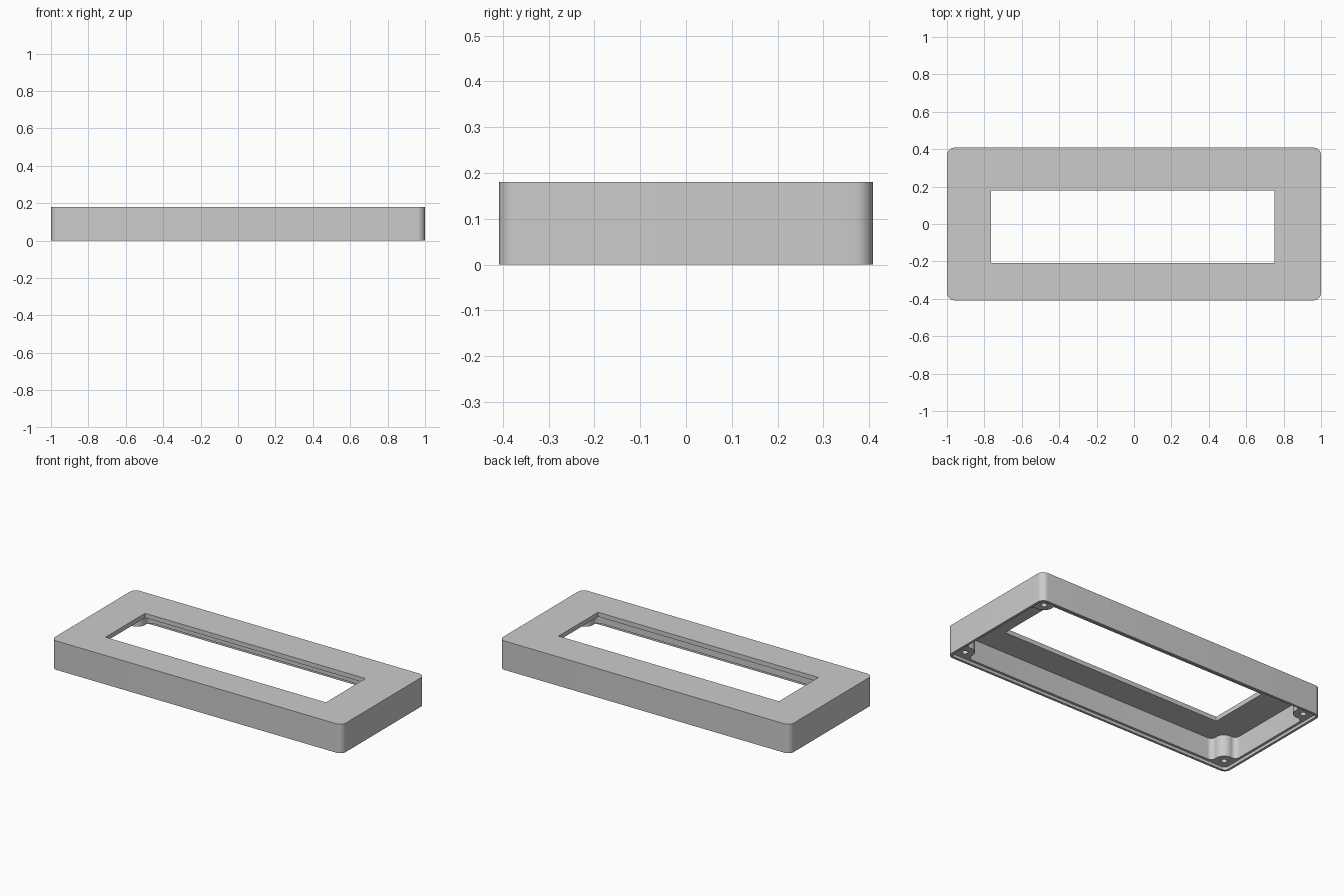
import bpy
import bmesh
from math import pi, sin, cos, sqrt, atan2

cube = bpy.data.objects.get("Cube")
if cube:
    bpy.data.objects.remove(cube, do_unlink=True)

HX, HY, H = 1.0, 0.408, 0.18      # outer half sizes and height
LIP, WALL = 0.015, 0.03           # rim lip and wall thickness
STEP, PLATE = 0.018, 0.028        # lid recess depth and face plate thickness
POST_X, POST_Y = 0.93, 0.338      # screw post centres
POST_R, FILLET = 0.055, 0.03

grey = bpy.data.materials.new("plain grey")
grey.use_nodes = True
grey.diffuse_color = (0.6, 0.6, 0.6, 1)
grey.node_tree.nodes["Principled BSDF"].inputs["Base Color"].default_value = (0.6, 0.6, 0.6, 1)


def arc(cx, cy, r, a, b, n=10):
    return [(cx + r * cos(a + (b - a) * i / n), cy + r * sin(a + (b - a) * i / n))
            for i in range(n + 1)]


def four_corners(corner):
    """Mirror one +x +y corner path, running counter-clockwise, to all corners."""
    path = list(corner)
    path += [(-x, y) for x, y in reversed(corner)]
    path += [(-x, -y) for x, y in corner]
    path += [(x, -y) for x, y in reversed(corner)]
    return path


def rounded(hx, hy, r):
    return four_corners(arc(hx - r, hy - r, r, 0, pi / 2))


def prism(name, outline, z0, z1):
    bm = bmesh.new()
    face = bm.faces.new([bm.verts.new((x, y, z0)) for x, y in outline])
    new = bmesh.ops.extrude_face_region(bm, geom=[face])["geom"]
    for v in new:
        if isinstance(v, bmesh.types.BMVert):
            v.co.z = z1
    bmesh.ops.recalc_face_normals(bm, faces=bm.faces)
    mesh = bpy.data.meshes.new(name)
    bm.to_mesh(mesh)
    bm.free()
    mesh.materials.append(grey)
    obj = bpy.data.objects.new(name, mesh)
    bpy.context.collection.objects.link(obj)
    return obj


def cavity_corner():
    """Inner wall path that bulges around a screw post with blended fillets."""
    wx, wy, reach = HX - WALL, HY - WALL, POST_R + FILLET
    ax, by = wx - FILLET, wy - FILLET
    ay = POST_Y - sqrt(reach ** 2 - (ax - POST_X) ** 2)
    bx = POST_X - sqrt(reach ** 2 - (by - POST_Y) ** 2)
    ta = atan2(ay - POST_Y, ax - POST_X)
    tb = atan2(by - POST_Y, bx - POST_X)
    path = arc(ax, ay, FILLET, 0, ta + pi)
    path += arc(POST_X, POST_Y, POST_R, ta, tb - 2 * pi, 16)[1:-1]
    path += arc(bx, by, FILLET, tb - pi, pi / 2) if tb > 0 else arc(bx, by, FILLET, tb + pi, pi / 2)
    return path


# Outer shell
frame = prism("bezel_frame", rounded(HX, HY, 0.04), 0, H)

# Lid recess, inner cavity, off-centre window and blind screw holes
window = [(-0.765, -0.208), (0.75, -0.208), (0.75, 0.18), (-0.765, 0.18)]
cutters = [
    prism("lid_recess", rounded(HX - LIP, HY - LIP, 0.025), -0.05, STEP),
    prism("inner_cavity", four_corners(cavity_corner()), -0.04, H - PLATE),
    prism("window_opening", window, 0.1, H + 0.05),
]
for sx in (-1, 1):
    for sy in (-1, 1):
        hole = arc(sx * POST_X, sy * POST_Y, 0.017, 0, 2 * pi, 20)[:-1]
        cutters.append(prism("screw_hole", hole, -0.03, 0.12))

for cutter in cutters:
    cutter.hide_render = True
    mod = frame.modifiers.new(cutter.name, "BOOLEAN")
    mod.operation = "DIFFERENCE"
    mod.solver = "EXACT"
    mod.object = cutter

# Bake the cuts and drop the cutters
bpy.context.view_layer.update()
graph = bpy.context.evaluated_depsgraph_get()
result = bpy.data.meshes.new_from_object(frame.evaluated_get(graph))
frame.modifiers.clear()
frame.data = result
for cutter in cutters:
    bpy.data.objects.remove(cutter, do_unlink=True)

bpy.ops.object.select_all(action="DESELECT")
frame.select_set(True)
bpy.context.view_layer.objects.active = frame
bpy.ops.object.shade_smooth_by_angle(angle=pi / 6)
